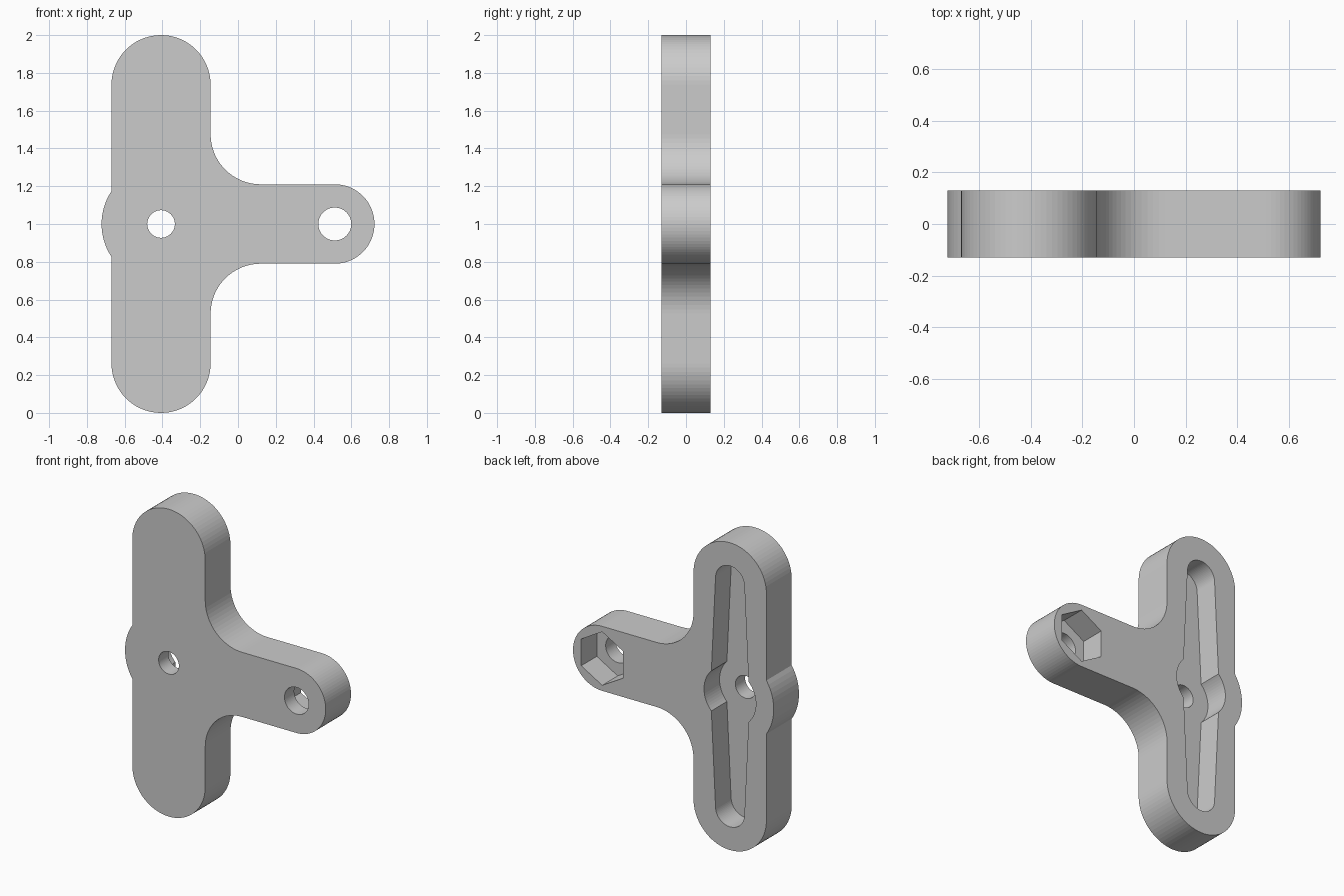
import bpy, bmesh
from math import radians, degrees, cos, sin, acos, atan2, sqrt

if "Cube" in bpy.data.objects:
    bpy.data.objects.remove(bpy.data.objects["Cube"])

HALF = 0.13            # half thickness
BAR_X, ARM_X, MID = -0.4075, 0.5125, 1.0
FLOOR = -0.03          # y of the pocket floors


def arc(cx, cz, r, a0, a1):
    n = max(2, round(abs(a1 - a0) / 5))
    angles = [radians(a0 + (a1 - a0) * i / n) for i in range(n + 1)]
    return [(cx + r * cos(a), cz + r * sin(a)) for a in angles]


def prism(name, points, y0, y1):
    bm = bmesh.new()
    face = bm.faces.new([bm.verts.new((x, y0, z)) for x, z in points])
    geom = bmesh.ops.extrude_face_region(bm, geom=[face])["geom"]
    new_verts = [g for g in geom if isinstance(g, bmesh.types.BMVert)]
    bmesh.ops.translate(bm, vec=(0, y1 - y0, 0), verts=new_verts)
    bmesh.ops.recalc_face_normals(bm, faces=bm.faces)
    mesh = bpy.data.meshes.new(name)
    bm.to_mesh(mesh)
    bm.free()
    obj = bpy.data.objects.new(name, mesh)
    bpy.context.collection.objects.link(obj)
    return obj


def cut(target, cutter):
    mod = target.modifiers.new(cutter.name, 'BOOLEAN')
    mod.operation, mod.solver, mod.object = 'DIFFERENCE', 'EXACT', cutter
    bpy.context.view_layer.objects.active = target
    bpy.ops.object.modifier_apply(modifier=mod.name)
    bpy.data.objects.remove(cutter)


# Body: rounded bar, central boss bulge and filleted side arm
R, BOSS, ARM_R, FIL = 0.2625, 0.315, 0.21, 0.265
edge = BAR_X + R
bulge = degrees(acos(R / BOSS))
outline = (arc(BAR_X, R, R, 180, 360)
           + arc(edge + FIL, MID - ARM_R - FIL, FIL, 180, 90)
           + arc(ARM_X, MID, ARM_R, -90, 90)
           + arc(edge + FIL, MID + ARM_R + FIL, FIL, 270, 180)
           + arc(BAR_X, 2 - R, R, 0, 180)
           + arc(BAR_X, MID, BOSS, 180 - bulge, 180 + bulge))
body = prism("crank_lever", outline, -HALF, HALF)

# Tapered double-arm pocket with round centre, open at the back
HUB, WIDE, TIP_R, TIP_Z = 0.187, 0.134, 0.104, 0.745
a = degrees(atan2(sqrt(HUB ** 2 - WIDE ** 2), WIDE))
pocket = (arc(BAR_X, MID, HUB, -a, a)
          + arc(BAR_X, MID + TIP_Z, TIP_R, 0, 180)
          + arc(BAR_X, MID, HUB, 180 - a, 180 + a)
          + arc(BAR_X, MID - TIP_Z, TIP_R, 180, 360))
cut(body, prism("horn_pocket", pocket, FLOOR, HALF + 0.1))

# Hexagonal nut pocket, open at the back
hexagon = [(ARM_X + 0.174 * cos(radians(30 + 60 * i)),
            MID + 0.174 * sin(radians(30 + 60 * i))) for i in range(6)]
cut(body, prism("nut_pocket", hexagon, FLOOR, HALF + 0.1))

# Through holes
for name, x, r in (("pivot_hole", BAR_X, 0.073), ("bolt_hole", ARM_X, 0.087)):
    cut(body, prism(name, arc(x, MID, r, 0, 360)[:-1], -HALF - 0.1, HALF + 0.1))
